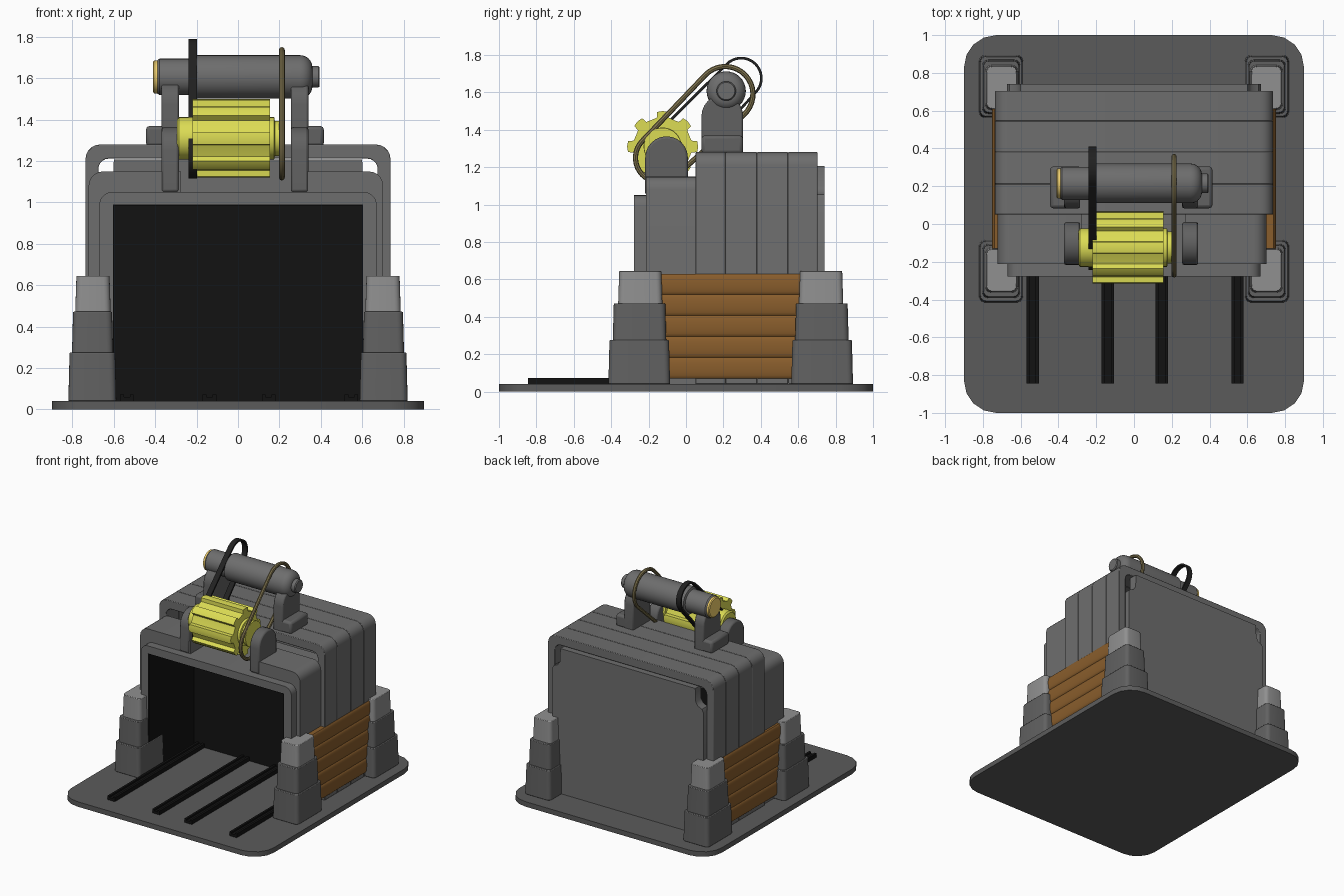
import bpy, bmesh, math
from mathutils import Vector

if "Cube" in bpy.data.objects:
    bpy.data.objects.remove(bpy.data.objects["Cube"])


def mat(name, c):
    m = bpy.data.materials.new(name)
    m.diffuse_color = (*c, 1)
    m.use_nodes = True
    m.node_tree.nodes["Principled BSDF"].inputs["Base Color"].default_value = m.diffuse_color
    return m


BLACK = mat("black", (0.006, 0.006, 0.006))
RUBBER = mat("rubber", (0.015, 0.015, 0.015))
BASE = mat("base_grey", (0.105, 0.105, 0.105))
DARK = mat("dark_grey", (0.12, 0.12, 0.12))
BODY = mat("body_grey", (0.155, 0.155, 0.155))
LIGHT = mat("light_grey", (0.28, 0.28, 0.28))
YELLOW = mat("yellow", (0.72, 0.72, 0.09))
GOLD = mat("gold", (0.9, 0.64, 0.15))
WOOD = mat("wood", (0.25, 0.11, 0.025))
OLIVE = mat("olive", (0.21, 0.17, 0.075))


def finish(name, bm, m=None, bevel=0, seg=2, angle=35):
    bmesh.ops.recalc_face_normals(bm, faces=bm.faces)
    me = bpy.data.meshes.new(name)
    bm.to_mesh(me)
    bm.free()
    ob = bpy.data.objects.new(name, me)
    bpy.context.collection.objects.link(ob)
    if m:
        me.materials.append(m)
    if bevel:
        b = ob.modifiers.new("bevel", 'BEVEL')
        b.width, b.segments, b.limit_method = bevel, seg, 'ANGLE'
        b.angle_limit = math.radians(40)
    bpy.ops.object.select_all(action='DESELECT')
    bpy.context.view_layer.objects.active = ob
    ob.select_set(True)
    bpy.ops.object.shade_smooth_by_angle(angle=math.radians(angle))
    return ob


def prism(name, pts, axis, a, b, m=None, bevel=0):
    """Extrude a 2D outline along an axis from a to b."""
    bm = bmesh.new()
    put = {'x': lambda p: (a, p[0], p[1]), 'y': lambda p: (p[0], a, p[1]), 'z': lambda p: (p[0], p[1], a)}[axis]
    f = bm.faces.new([bm.verts.new(put(p)) for p in pts])
    d = Vector([(b - a) * (axis == k) for k in 'xyz'])
    r = bmesh.ops.extrude_face_region(bm, geom=[f], use_keep_orig=True)
    bmesh.ops.translate(bm, vec=d, verts=[v for v in r['geom'] if isinstance(v, bmesh.types.BMVert)])
    return finish(name, bm, m, bevel)


def box(name, x, y, z, m=None, bevel=0, taper=0, corner=0):
    """Box between extents, its top inset by taper, its upright edges rounded by corner."""
    bm = bmesh.new()
    rings = [[bm.verts.new(p) for p in ((x[0] + t, y[0] + t, h), (x[1] - t, y[0] + t, h),
              (x[1] - t, y[1] - t, h), (x[0] + t, y[1] - t, h))] for t, h in ((0, z[0]), (taper, z[1]))]
    bm.faces.new(rings[0])
    bm.faces.new(rings[1])
    for i in range(4):
        j = (i + 1) % 4
        bm.faces.new((rings[0][i], rings[0][j], rings[1][j], rings[1][i]))
    if corner:
        up = [e for e in bm.edges if abs(e.verts[0].co.z - e.verts[1].co.z) > .01]
        bmesh.ops.bevel(bm, geom=up, offset=corner, segments=4, profile=.5, affect='EDGES')
    return finish(name, bm, m, bevel)


def arc(cx, cy, r, a0, a1, n):
    return [(cx + r * math.cos(a0 + (a1 - a0) * i / n), cy + r * math.sin(a0 + (a1 - a0) * i / n)) for i in range(n + 1)]


def dome(w, top, r, z0=0.04, slot=()):
    """Upright outline with rounded top corners and optional top slot points."""
    h = math.pi / 2
    return ([(w, z0)] + arc(w - r, top - r, r, 0, h, 5) + list(slot)
            + arc(r - w, top - r, r, h, 2 * h, 5) + [(-w, z0)])


def arch(name, w, top, r, wi, ti, ri, y0, y1, m=None, bevel=0, dx=0, slot=()):
    pts = dome(w, top, r, slot=slot) + dome(wi, ti, ri)[::-1]
    return prism(name, [(x + dx, z) for x, z in pts], 'y', y0, y1, m, bevel)


def lathe(name, prof, y, z, m=None, n=32):
    """Revolve (x, radius) pairs about an axis parallel to x."""
    bm = bmesh.new()
    rings = [[bm.verts.new((x, y + r * math.cos(2 * math.pi * i / n), z + r * math.sin(2 * math.pi * i / n)))
              for i in range(n)] for x, r in prof]
    for p, q in zip(rings, rings[1:]):
        for i in range(n):
            bm.faces.new((p[i], p[(i + 1) % n], q[(i + 1) % n], q[i]))
    bm.faces.new(rings[0])
    bm.faces.new(rings[-1])
    return finish(name, bm, m)


def belt(name, x, c1, r1, c2, r2, section, m):
    """Sweep a section (across x, outward) along a loop around two circles in the yz plane."""
    dy, dz = c2[0] - c1[0], c2[1] - c1[1]
    th, b = math.atan2(dz, dy), math.acos((r1 - r2) / math.hypot(dy, dz))
    bm, rings = bmesh.new(), []
    for c, r, a0, a1 in ((c2, r2, th - b, th + b), (c1, r1, th + b, th + 2 * math.pi - b)):
        for i in range(19):
            a = a0 + (a1 - a0) * i / 18
            rings.append([bm.verts.new((x + u, c[0] + (r + v) * math.cos(a), c[1] + (r + v) * math.sin(a)))
                          for u, v in section])
    k = len(section)
    for i, p in enumerate(rings):
        q = rings[(i + 1) % len(rings)]
        for j in range(k):
            bm.faces.new((p[j], p[(j + 1) % k], q[(j + 1) % k], q[j]))
    return finish(name, bm, m)


# Base plate
h = math.pi / 2
corners = [(0.73, 0.83), (-0.73, 0.83), (-0.73, -0.83), (0.73, -0.83)]
prism("base_plate", [p for i, (x, y) in enumerate(corners) for p in arc(x, y, 0.17, i * h, (i + 1) * h, 4)],
      'z', 0, 0.04, BASE)

# Floor rails: strip with two raised lips
for x in (-0.537, -0.138, 0.148, 0.548):
    prism("floor_rail", [(x - .033, .04), (x + .033, .04), (x + .033, .072), (x + .015, .072), (x + .015, .06),
                         (x - .015, .06), (x - .015, .072), (x - .033, .072)], 'y', -0.845, 0.3, BLACK)

# Stepped corner towers, four around the body
TIERS = [((.588, .82), (-.415, -.085), (.04, .275), DARK), ((.603, .803), (-.392, -.105), (.26, .472), DARK),
         ((.615, .787), (-.363, -.126), (.46, .645), LIGHT)]
for s in (1, -1):
    for back in (False, True):
        for i, (x, y, z, m) in enumerate(TIERS):
            yy = tuple(sorted(0.478 - v for v in y)) if back else y
            box(f"tower_tier_{i + 1}", sorted(s * v for v in x), yy, z, m, 0.004, 0.006, 0.03)

# Wooden side boards, bulging outward
for s in (1, -1):
    for i in range(5):
        z = .126 + .112 * i
        pts = [(s * .69, z - .056)] + [(s * (.739 + .012 * math.cos(a)), z + .056 * math.sin(a))
                                       for a in [-h + math.pi * k / 8 for k in range(9)]] + [(s * .69, z + .056)]
        prism("side_board", pts, 'y', -0.13, 0.61, WOOD)

# Body arches: front frame, slotted collar, four rear slats
arch("front_frame", .67, 1.05, .06, .605, .99, .004, -.278, .32, BODY)
SLOT = [(.28, 1.15), (.28, 1.045), (-.265, 1.045), (-.265, 1.15)]
arch("collar", .712, 1.15, .07, .66, 1.035, .05, -.213, .055, BODY, 0, -.01, SLOT)
for a, b in ((.05, .212), (.212, .38), (.38, .546), (.546, .703)):
    arch("body_slat", .737, 1.28, .07, .675, 1.212, .05, a, b, BODY, .004)

# Rear panel with notched top corners
half = [(.672, .04), (.672, 1.03), (.66, 1.055), (.625, 1.07), (.605, 1.1), (.6, 1.207)]
prism("rear_panel", half + [(-x, z) for x, z in half[::-1]], 'y', .67, .74, BODY)

# Dark furnace interior
arch("interior_lining", .607, .992, .002, .6, .985, .002, -.277, .31, BLACK)
box("interior_back", (-.606, .606), (.295, .32), (.04, .991), BLACK)


def lug(y0, y1, z0, top):
    r = (y1 - y0) / 2
    return [(y0, z0), (y1, z0)] + arc((y0 + y1) / 2, top - r, r, 0, math.pi, 12)


# Brackets for roller and cylinder
for s in (1, -1):
    xs = sorted((-.015 + s * .27, -.015 + s * .355))
    prism("roller_bracket", lug(-.218, .01, 1.05, 1.365), 'x', *xs, DARK, .012)
    prism("cylinder_bracket", lug(.083, .305, 1.27, 1.585), 'x', *xs, DARK, .01)
    box("bracket_foot", sorted((-.015 + s * .27, -.015 + s * .43)), (.083, .305), (1.27, 1.37), DARK, .018)

# Top cylinder with rounded end and caps
dome_end = [(.3 + .06 * math.sin(a), .045 + .06 * math.cos(a)) for a in [h * i / 6 for i in range(7)]]
lathe("top_cylinder", [(-.39, .08), (-.38, .088), (-.205, .088), (-.2, .105)] + dome_end, .215, 1.607, BODY)
lathe("cylinder_tip", [(.34, .052), (.388, .052), (.395, .046)], .215, 1.607, BODY)
lathe("cylinder_cap", [(-.411, .072), (-.405, .08), (-.385, .08)], .215, 1.607, GOLD)

# Toothed yellow roller with stepped hubs
gear = []
for i in range(8):
    a = h + i * math.pi / 4
    for da, r in ((-.30, .155), (-.2, .158), (-.16, .187), (0, .19), (.16, .187), (.2, .158), (.30, .155)):
        gear.append((-.125 + r * math.cos(a + da), 1.31 + r * math.sin(a + da)))
prism("toothed_roller", gear, 'x', -.22, .155, YELLOW)
lathe("roller_hub", [(-.295, .09), (-.285, .102), (-.21, .102), (.15, .102), (.175, .102), (.178, .085),
                     (.2, .085), (.203, .1), (.225, .1)], -.125, 1.31, YELLOW)

# Drive belts
belt("black_belt", -.219, (-.115, 1.245), .13, (.295, 1.675), .115,
     [(-.021, 0), (.021, 0), (.021, -.014), (-.021, -.014)], RUBBER)
belt("drive_rope", .212, (-.14, 1.25), .13, (.21, 1.59), .148, arc(0, 0, .014, 0, 2 * math.pi * 7 / 8, 7), OLIVE)
